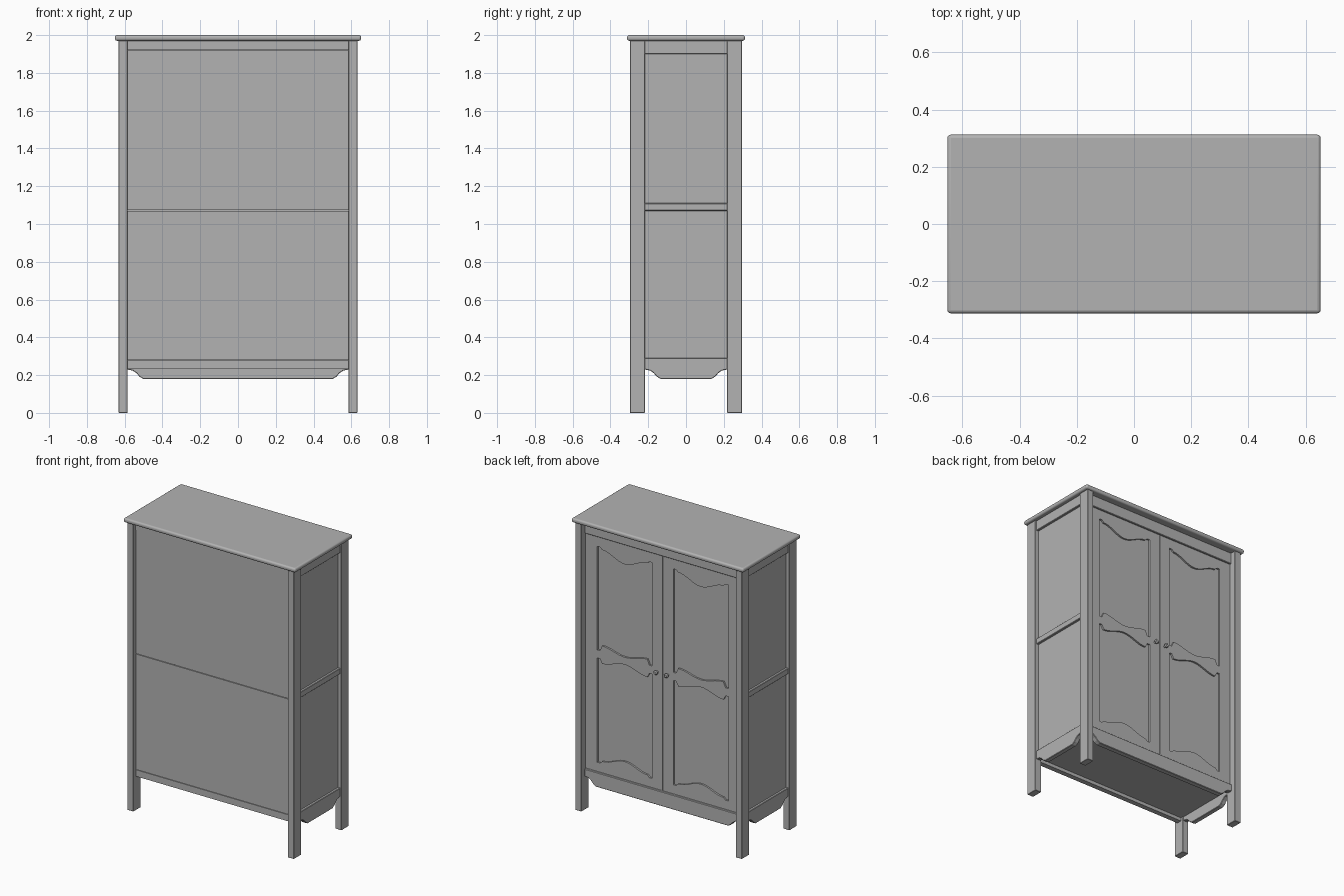
import bpy, bmesh, math
from mathutils import Vector

cube = bpy.data.objects.get("Cube")
if cube:
    bpy.data.objects.remove(cube, do_unlink=True)

grey = bpy.data.materials.new("plain grey")
grey.use_nodes = True
grey.diffuse_color = (0.45, 0.45, 0.45, 1)
grey.node_tree.nodes["Principled BSDF"].inputs["Base Color"].default_value = (0.45, 0.45, 0.45, 1)


def finish(name, bm, bevel=0, segments=1):
    bmesh.ops.recalc_face_normals(bm, faces=bm.faces)
    mesh = bpy.data.meshes.new(name)
    bm.to_mesh(mesh)
    bm.free()
    mesh.materials.append(grey)
    obj = bpy.data.objects.new(name, mesh)
    bpy.context.collection.objects.link(obj)
    if bevel:
        mod = obj.modifiers.new("soft edges", 'BEVEL')
        mod.width, mod.segments = bevel, segments
        mod.limit_method, mod.angle_limit = 'ANGLE', math.radians(50)
    return obj


def smooth(obj):
    bpy.ops.object.select_all(action='DESELECT')
    obj.select_set(True)
    bpy.context.view_layer.objects.active = obj
    bpy.ops.object.shade_smooth_by_angle(angle=math.radians(35))


def box(name, xs, ys, zs, bevel=0, segments=1):
    bm = bmesh.new()
    bmesh.ops.create_cube(bm, size=1)
    for v in bm.verts:
        v.co = [(r[0] + r[1]) / 2 + c * (r[1] - r[0]) for c, r in zip(v.co, (xs, ys, zs))]
    return finish(name, bm, bevel, segments)


def board(name, outline, span, across='x', bevel=0):
    """Extrude an (across, z) outline through the span on the other axis."""
    def place(u, d, z):
        return (u, d, z) if across == 'x' else (d, u, z)
    bm = bmesh.new()
    face = bm.faces.new([bm.verts.new(place(u, span[0], z)) for u, z in outline])
    ext = bmesh.ops.extrude_face_region(bm, geom=[face])
    verts = [g for g in ext["geom"] if isinstance(g, bmesh.types.BMVert)]
    bmesh.ops.translate(bm, verts=verts, vec=Vector(place(0, span[1] - span[0], 0)))
    return finish(name, bm, bevel)


def apron(name, half, top, span, across):
    foot = [(0, 0.23), (0.03, 0.224), (0.05, 0.21), (0.065, 0.192), (0.085, 0.18)]
    right = [(half - d, z) for d, z in foot]
    left = [(-u, z) for u, z in reversed(right)]
    board(name, [(half, top)] + right + left + [(-half, top)], span, across, 0.003)


def wave(x0, x1, end, shoulder, middle):
    """Shaped rail edge: short lift at each end, then a smooth bow."""
    pts = [(x0, end), (x0 + (x1 - x0) * 0.05, end)]
    for i in range(17):
        t = 0.09 + 0.82 * i / 16
        bow = 0.5 - 0.5 * math.cos(2 * math.pi * i / 16)
        pts.append((x0 + (x1 - x0) * t, shoulder + (middle - shoulder) * bow))
    return pts + [(x1 - (x1 - x0) * 0.05, end), (x1, end)]


# Top board with rounded edges
smooth(box("top_board", (-0.652, 0.652), (-0.312, 0.312), (1.97, 2.0), 0.012, 4))

# Legs
for sx, side in ((1, "left"), (-1, "right")):
    for sy, end in ((-1, "front"), (1, "back")):
        box(f"{end}_{side}_leg", sorted((sx * 0.585, sx * 0.632)),
            sorted((sy * 0.218, sy * 0.297)), (0, 1.972), 0.002)

# Side panels, rails and aprons
for s, side in ((1, "left"), (-1, "right")):
    outer = sorted((s * 0.59, s * 0.623))
    box(f"{side}_side_panel", sorted((s * 0.59, s * 0.607)), (-0.225, 0.225), (0.25, 1.95))
    box(f"{side}_top_rail", outer, (-0.22, 0.22), (1.9, 1.972), 0.003)
    box(f"{side}_middle_rail", outer, (-0.22, 0.22), (1.07, 1.11), 0.003)
    apron(f"{side}_apron", 0.22, 0.29, outer, 'y')

# Plain panelled face
box("lower_panel", (-0.588, 0.588), (-0.268, -0.25), (0.279, 1.069))
box("upper_panel", (-0.588, 0.588), (-0.268, -0.25), (1.073, 1.918))
box("panel_backing", (-0.588, 0.588), (-0.26, -0.245), (0.25, 1.95))
box("panel_top_rail", (-0.588, 0.588), (-0.272, -0.24), (1.92, 1.972))
box("panel_bottom_rail", (-0.588, 0.588), (-0.27, -0.235), (0.232, 0.277))

# Cabinet floor
box("floor", (-0.6, 0.6), (-0.25, 0.245), (0.255, 0.278))

# Door face surround
box("door_top_rail", (-0.588, 0.588), (0.22, 0.26), (1.893, 1.972), 0.003)
apron("door_apron", 0.587, 0.28, (0.225, 0.262), 'x')

# Two doors with shaped rails around sunken panels
FRONT = (0.222, 0.252)
for s, side in ((1, "left"), (-1, "right")):
    box(f"{side}_door_panel", sorted((s * 0.07, s * 0.51)), (0.222, 0.24), (0.3, 1.88))
    box(f"{side}_door_inner_stile", sorted((s * 0.002, s * 0.08)), FRONT, (0.283, 1.89))
    box(f"{side}_door_outer_stile", sorted((s * 0.497, s * 0.584)), FRONT, (0.283, 1.89))
    a, b = sorted((s * 0.08, s * 0.497))
    board(f"{side}_door_top_rail", [(b, 1.89), (a, 1.89)] + wave(a, b, 1.825, 1.81, 1.757), FRONT)
    board(f"{side}_door_bottom_rail", [(b, 0.283), (a, 0.283)] + wave(a, b, 0.345, 0.36, 0.405), FRONT)
    board(f"{side}_door_middle_rail",
          wave(a, b, 1.115, 1.152, 1.12) + wave(a, b, 1.06, 1.03, 1.07)[::-1], FRONT)

    # Knob turned around the depth axis
    bm = bmesh.new()
    rings = []
    for r, y in ((0.007, 0.25), (0.007, 0.262), (0.014, 0.267), (0.015, 0.274), (0.009, 0.28)):
        rings.append([bm.verts.new((s * 0.04 + r * math.cos(k * math.pi / 8), y,
                                    1.088 + r * math.sin(k * math.pi / 8))) for k in range(16)])
    for low, high in zip(rings, rings[1:]):
        for k in range(16):
            bm.faces.new((low[k], low[k - 1], high[k - 1], high[k]))
    bm.faces.new(rings[0])
    bm.faces.new(rings[-1])
    smooth(finish(f"{side}_door_knob", bm))
